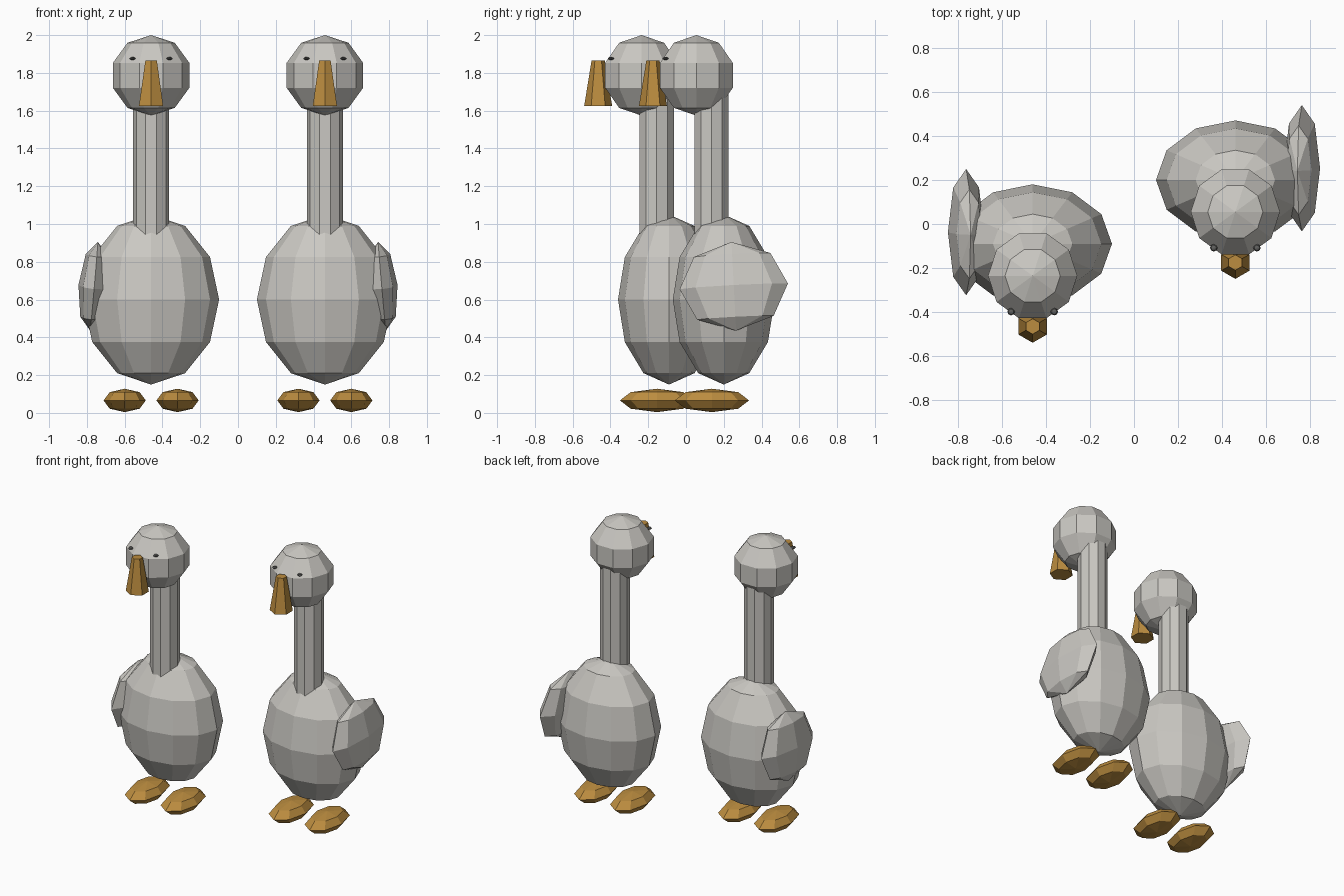
import bpy, math
from mathutils import Matrix, Vector

if "Cube" in bpy.data.objects:
    bpy.data.objects.remove(bpy.data.objects["Cube"])


def material(name, rgb):
    m = bpy.data.materials.new(name)
    m.diffuse_color = (*rgb, 1)
    m.use_nodes = True
    m.node_tree.nodes["Principled BSDF"].inputs["Base Color"].default_value = m.diffuse_color
    return m


GREY = material("feather grey", (0.59, 0.575, 0.54))
OCHRE = material("beak ochre", (0.50, 0.265, 0.05))
DARK = material("eye dark grey", (0.12, 0.12, 0.115))


def finish(name, mat, loc, scale=(1, 1, 1), spin=0, tilt=(0, 0)):
    """Bake spin about z, scale, then tilt into the mesh."""
    o = bpy.context.object
    o.name = name
    o.data.name = name
    rot = Matrix.Rotation(tilt[0], 4, 'X') @ Matrix.Rotation(tilt[1], 4, 'Y')
    o.data.transform(rot @ Matrix.Diagonal(Vector((*scale, 1)))
                     @ Matrix.Rotation(spin, 4, 'Z'))
    o.location = loc
    o.data.materials.append(mat)
    return o


def ball(name, mat, loc, scale, segs, rings, spin=0, tilt=(0, 0)):
    bpy.ops.mesh.primitive_uv_sphere_add(segments=segs, ring_count=rings, radius=1)
    return finish(name, mat, loc, scale, spin, tilt)


def column(name, mat, loc, r_low, r_top, height, sides, spin=0):
    bpy.ops.mesh.primitive_cone_add(vertices=sides, radius1=r_low,
                                    radius2=r_top, depth=height)
    return finish(name, mat, loc, spin=spin)


def goose(side, x, y):
    """side is -1 or 1: the side that carries the wing."""
    tag = "left_" if side < 0 else "right_"
    # Body, neck and head
    ball(tag + "body", GREY, (x, y + 0.20, 0.60), (0.36, 0.27, 0.45), 12, 6)
    # the cone primitive starts on +y, so a quarter turn puts a corner on x
    column(tag + "neck", GREY, (x, y + 0.135, 1.31), 0.096, 0.096, 0.80, 10,
           math.pi / 2)
    ball(tag + "head", GREY, (x, y + 0.055, 1.787), (0.213,) * 3, 10, 5,
         math.pi / 2)
    # Hanging beak
    column(tag + "beak", OCHRE, (x, y - 0.175, 1.745), 0.074, 0.035, 0.24, 6)
    # Single outer wing
    ball(tag + "wing", GREY, (x + side * 0.302, y + 0.253, 0.67),
         (0.083, 0.287, 0.236), 8, 4,
         tilt=(math.radians(3), math.radians(-5 * side)))
    # Eyes and feet in pairs
    for s in (-1, 1):
        ball(tag + "eye", DARK, (x + s * 0.098, y - 0.108, 1.876),
             (0.017, 0.017, 0.008), 8, 4)
        ball(tag + "foot", OCHRE, (x + s * 0.14, y + 0.137, 0.066),
             (0.112, 0.197, 0.062), 8, 4)


goose(-1, -0.46, -0.29)
goose(1, 0.46, 0.0)
